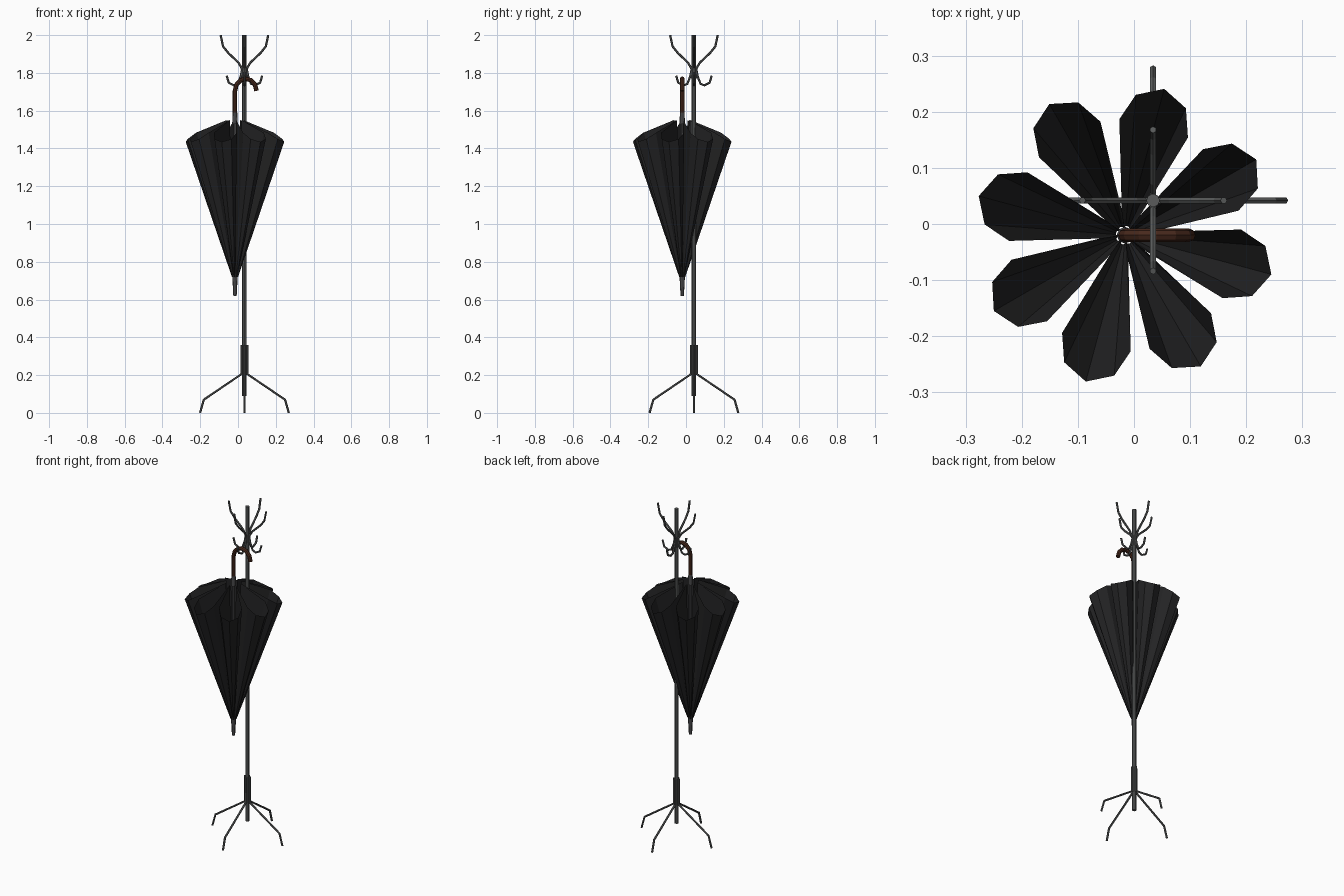
import bpy, bmesh, math
from mathutils import Vector

if "Cube" in bpy.data.objects:
    bpy.data.objects.remove(bpy.data.objects["Cube"])


def material(name, rgb):
    m = bpy.data.materials.new(name)
    m.diffuse_color = (*rgb, 1)
    m.use_nodes = True
    m.node_tree.nodes["Principled BSDF"].inputs["Base Color"].default_value = m.diffuse_color
    return m


METAL = material("grey metal", (0.10, 0.105, 0.105))
STEEL = material("umbrella steel", (0.10, 0.10, 0.105))
WOOD = material("dark brown wood", (0.065, 0.022, 0.012))
CLOTH = material("black cloth", (0.017, 0.017, 0.018))


def finish(bm, name, mat):
    me = bpy.data.meshes.new(name)
    bmesh.ops.recalc_face_normals(bm, faces=bm.faces)
    bm.to_mesh(me)
    bm.free()
    me.materials.append(mat)
    ob = bpy.data.objects.new(name, me)
    bpy.context.collection.objects.link(ob)
    return ob


def tube(name, mat, origin, path, radii, sides=6, angle=0.0):
    """Sweep a polygon along (outward, height) points in a vertical plane."""
    out = Vector((math.cos(angle), math.sin(angle), 0))
    side = Vector((-out.y, out.x, 0))
    base = Vector((origin[0], origin[1], 0))
    pts = [base + out * d + Vector((0, 0, z)) for d, z in path]
    if not isinstance(radii, (list, tuple)):
        radii = [radii] * len(pts)
    bm = bmesh.new()
    rings = []
    for i, p in enumerate(pts):
        a = (p - pts[i - 1]).normalized() if i else None
        b = (pts[i + 1] - p).normalized() if i < len(pts) - 1 else None
        t = ((a or b) + (b or a)).normalized()
        n = t.cross(side).normalized()
        steps = [2 * math.pi * k / sides for k in range(sides)]
        rings.append([bm.verts.new(p + radii[i] * (n * math.cos(s) + side * math.sin(s)))
                      for s in steps])
    for r0, r1 in zip(rings, rings[1:]):
        for k in range(sides):
            j = (k + 1) % sides
            bm.faces.new((r0[k], r0[j], r1[j], r1[k]))
    bm.faces.new(rings[0])
    bm.faces.new(rings[-1])
    return finish(bm, name, mat)


# Coat stand: pole, four legs, four tall hooks and four small hooks
STAND = (0.034, 0.042)
tube("pole", METAL, STAND, [(0, 0.09), (0, 2.0)], 0.012, 8)
LEG = [(0.016, 0.36), (0.016, 0.205), (0.215, 0.07), (0.235, 0.0)]
TALL_HOOK = [(0.010, 1.77), (0.014, 1.825), (0.032, 1.855), (0.085, 1.905),
             (0.113, 1.94), (0.126, 2.0)]
SMALL_HOOK = [(0.010, 1.83), (0.020, 1.78), (0.035, 1.742), (0.055, 1.734),
              (0.083, 1.748), (0.094, 1.785)]
for i in range(4):
    a = i * math.pi / 2
    tube(f"leg_{i}", METAL, STAND, LEG, 0.006, 6, a)
    tube(f"tall_hook_{i}", METAL, STAND, TALL_HOOK, 0.006, 6, a)
    tube(f"small_hook_{i}", METAL, STAND, SMALL_HOOK, 0.006, 6, a)

# Umbrella: shaft, tip, collar and crook handle
AXIS = (-0.016, -0.02)
tube("umbrella_shaft", STEEL, AXIS, [(0, 0.70), (0, 1.58)], 0.007, 8)
tube("umbrella_tip", STEEL, AXIS, [(0, 0.62), (0, 0.735)], [0.009, 0.015], 8)
tube("handle_collar", STEEL, AXIS, [(0, 1.53), (0, 1.59)], [0.015, 0.012], 8)
CROOK = [(0, 1.585), (0, 1.705), (0.008, 1.738), (0.030, 1.761), (0.057, 1.769),
         (0.085, 1.761), (0.106, 1.738), (0.114, 1.705)]
tube("umbrella_handle", WOOD, AXIS, CROOK, 0.012, 8)

# Folded canopy: eight lobes with deep valleys, tapering to the tip
HALF_LOBE = [(-22.5, 0.045, 1.55), (-17.8, 0.207, 1.483), (-10.6, 0.251, 1.45)]
LOBE = HALF_LOBE + [(0, 0.270, 1.435)] + [(-a, r, z) for a, r, z in HALF_LOBE[:0:-1]]
bm = bmesh.new()
low, rim = [], []
for lobe in range(8):
    for deg, r, z in LOBE:
        a = math.radians(30 + 45 * lobe + deg)
        for ring, rad, h in ((low, 0.006 + 0.04 * r, 0.72), (rim, r, z)):
            ring.append(bm.verts.new((AXIS[0] + rad * math.cos(a),
                                      AXIS[1] + rad * math.sin(a), h)))
for k in range(len(rim)):
    j = (k + 1) % len(rim)
    bm.faces.new((low[k], low[j], rim[j], rim[k]))
finish(bm, "umbrella_canopy", CLOTH)
